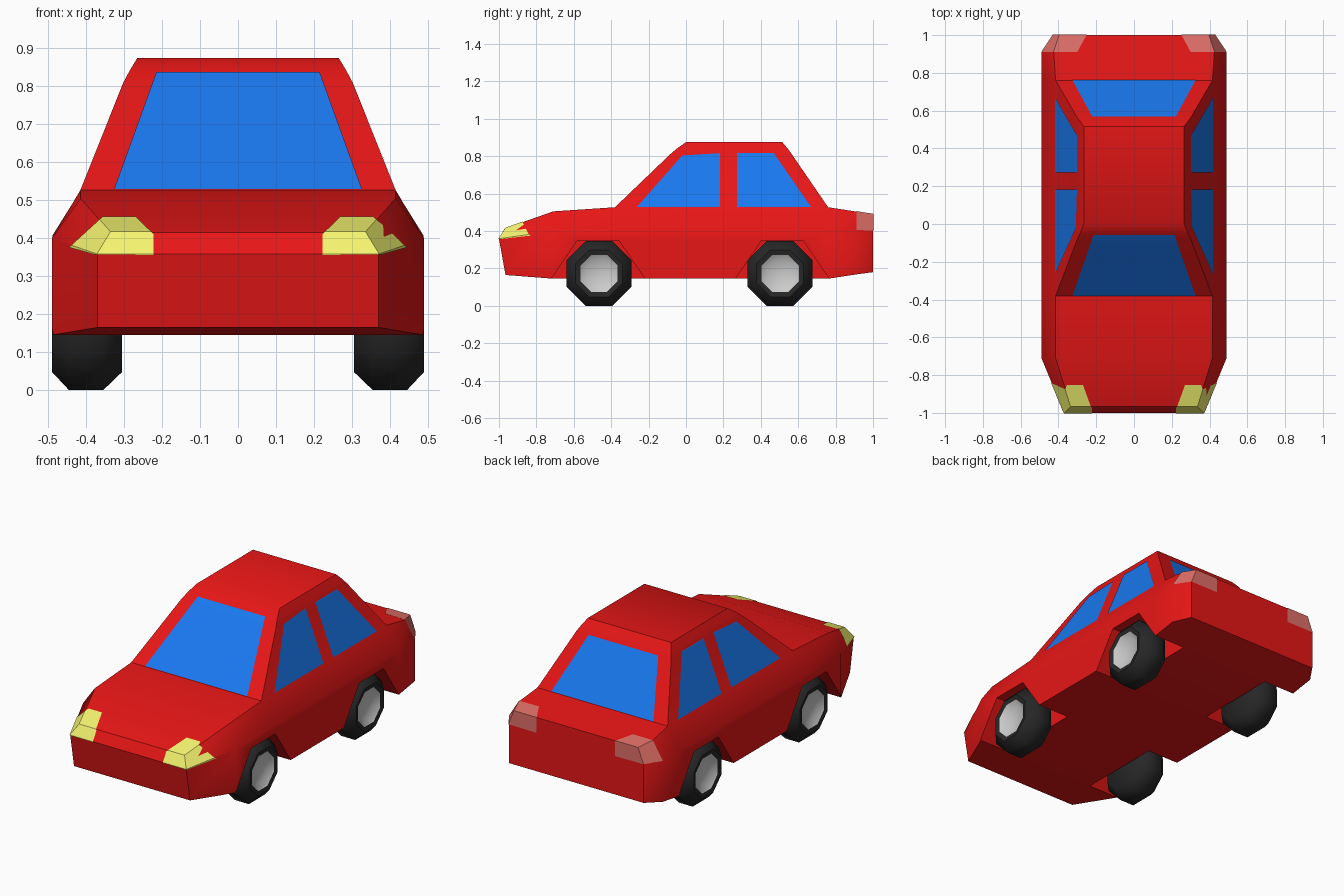
import bpy, bmesh, math
from mathutils import Vector

if "Cube" in bpy.data.objects:
    bpy.data.objects.remove(bpy.data.objects["Cube"])


def material(name, rgb):
    m = bpy.data.materials.new(name)
    m.diffuse_color = (*rgb, 1)
    m.use_nodes = True
    m.node_tree.nodes["Principled BSDF"].inputs["Base Color"].default_value = m.diffuse_color
    return m


RED = material("red_paint", (0.8, 0.008, 0.008))
BLUE = material("blue_glass", (0.01, 0.19, 0.87))
YELLOW = material("yellow_lamp", (0.9, 0.9, 0.16))
PINK = material("pink_lamp", (0.75, 0.16, 0.14))
BLACK = material("black_rubber", (0.02, 0.02, 0.02))


def finish(bm, name, mat=None):
    mesh = bpy.data.meshes.new(name)
    bm.to_mesh(mesh)
    bm.free()
    ob = bpy.data.objects.new(name, mesh)
    bpy.context.collection.objects.link(ob)
    if mat:
        mesh.materials.append(mat)
    return ob


def smooth(ob, degrees):
    bpy.ops.object.select_all(action='DESELECT')
    ob.select_set(True)
    bpy.context.view_layer.objects.active = ob
    bpy.ops.object.shade_smooth_by_angle(angle=math.radians(degrees))


def loft(bm, rings, skip=()):
    """Bridge closed rings of points; skip holds (segment, edge) left open."""
    rows = [[bm.verts.new(p) for p in r] for r in rings]
    n = len(rows[0])
    for s, (a, b) in enumerate(zip(rows, rows[1:])):
        for i in range(n):
            if (s, i) not in skip:
                j = (i + 1) % n
                bm.faces.new((a[i], a[j], b[j], b[i]))
    return rows


def section(*half):
    return [Vector(p) for p in half] + [Vector((-x, y, z)) for x, y, z in reversed(half)]


# Body shell: lower hull lofted front to back, cabin lofted upward
bm = bmesh.new()
hull = [
    section((.37, -.965, .165), (.37, -1, .358), (.335, -.965, .415)),
    section((.49, -.71, .145), (.49, -.71, .40), (.415, -.71, .505)),
    section((.49, -.38, .145), (.49, -.38, .40), (.415, -.38, .527)),
    section((.49, .76, .145), (.49, .76, .40), (.415, .76, .527)),
    section((.49, .91, .168), (.49, .91, .40), (.425, .91, .504)),
    section((.43, 1, .18), (.43, 1, .40), (.395, 1, .49)),
]
rows = loft(bm, hull, skip={(2, 2)})
for r in (rows[0], rows[-1]):
    bm.faces.new((r[0], r[1], r[4], r[5]))
    bm.faces.new((r[1], r[2], r[3], r[4]))
cabin = [(.415, -.38, .76, .527), (.302, -.085, .566, .81),
         (.286, -.05, .545, .84), (.265, 0, .515, .875)]
rows = loft(bm, [[(x, f, z), (x, b, z), (-x, b, z), (-x, f, z)] for x, f, b, z in cabin])
bm.faces.new(rows[-1])
bmesh.ops.remove_doubles(bm, verts=bm.verts, dist=.0005)
bmesh.ops.recalc_face_normals(bm, faces=bm.faces)
shell = bm.copy()
body = finish(bm, "car_body", RED)

# Wheel arch recesses
bm = bmesh.new()
for cy in (-.47, .515):
    for s in (1, -1):
        arch = [(-.295, .08), (-.11, .35), (.11, .35), (.295, .08)]
        ends = loft(bm, [[(s * x, cy + y, z) for y, z in arch] for x in (.29, .6)])
        bm.faces.new(ends[0])
        bm.faces.new(ends[1])
bmesh.ops.recalc_face_normals(bm, faces=bm.faces)
cutter = finish(bm, "arch_cutter")
cutter.hide_render = True
mod = body.modifiers.new("arches", 'BOOLEAN')
mod.object, mod.operation, mod.solver = cutter, 'DIFFERENCE', 'EXACT'
bpy.context.view_layer.objects.active = body
bpy.ops.object.modifier_apply(modifier=mod.name)
bpy.data.objects.remove(cutter)
smooth(body, 36)


def patch(name, mat, axes, outline, keep, mirror=False):
    """Trim the shell surface to a convex outline seen along one axis."""
    p = shell.copy()
    pts = [Vector(q) for q in outline]
    mid = sum(pts, Vector((0, 0))) / len(pts)
    planes = list(keep)
    for a, b in zip(pts, pts[1:] + pts[:1]):
        n = Vector((b.y - a.y, a.x - b.x))
        if n.dot(a - mid) < 0:
            n = -n
        co, no = Vector((0, 0, 0)), Vector((0, 0, 0))
        for k, ax in enumerate(axes):
            co[ax], no[ax] = a[k], n[k]
        planes.append((co, no.normalized()))
    for co, no in planes:
        bmesh.ops.bisect_plane(p, geom=p.verts[:] + p.edges[:] + p.faces[:],
                               plane_co=co, plane_no=no, clear_outer=True)
    p.normal_update()
    for v, n in [(v, v.normal.copy()) for v in p.verts]:
        v.co += n * .003
    for s in ((1, -1) if mirror else (1,)):
        q = p.copy()
        if s < 0:
            for v in q.verts:
                v.co.x *= -1
            bmesh.ops.reverse_faces(q, faces=q.faces)
        finish(q, name + ("" if not mirror else "_right" if s > 0 else "_left"), mat)
    p.free()


# Windows
glass = ((0, 0, .528), (0, 0, -1))
right = ((.1, 0, 0), (-1, 0, 0))
patch("windscreen", BLUE, (0, 2), [(-.327, .525), (.327, .525), (.215, .835), (-.215, .835)],
      [glass, ((0, .2, 0), (0, 1, 0))])
patch("rear_window", BLUE, (0, 2), [(-.327, .525), (.327, .525), (.222, .808), (-.222, .808)],
      [glass, ((0, .3, 0), (0, -1, 0))])
patch("front_side_window", BLUE, (1, 2),
      [(-.265, .525), (.183, .525), (.183, .815), (-.02, .803)], [glass, right], True)
patch("rear_side_window", BLUE, (1, 2),
      [(.272, .525), (.67, .525), (.47, .815), (.272, .815)], [glass, right], True)

# Lamps wrapping the corners
patch("headlight", YELLOW, (0, 2),
      [(.223, .357), (.375, .357), (.442, .376), (.355, .455), (.27, .455), (.223, .41)],
      [((0, -.7, 0), (0, 1, 0))], True)
patch("tail_light", PINK, (0, 1), [(.245, 1.01), (.6, 1.01), (.6, .91), (.30, .91)],
      [((0, 0, .403), (0, 0, -1))], True)
shell.free()


# Wheels: eight-sided tyres with dished hubs
def lathe(name, profile, side, cy, mat, caps):
    bm = bmesh.new()
    rings = []
    for x, apothem in profile:
        r = apothem / math.cos(math.pi / 8)
        rings.append([(side * x, cy + r * math.cos(a), .173 + r * math.sin(a))
                      for a in (math.pi / 8 + k * math.pi / 4 for k in range(8))])
    rows = loft(bm, rings)
    for c in caps:
        bm.faces.new(rows[c])
    bmesh.ops.recalc_face_normals(bm, faces=bm.faces)
    # open hub dish must face outward
    if name.startswith("hub") and sum(f.normal.x for f in bm.faces) * side < 0:
        bmesh.ops.reverse_faces(bm, faces=bm.faces)
    smooth(finish(bm, name, mat), 50)


for end, cy in (("front", -.465), ("rear", .503)):
    for tag, side in (("right", 1), ("left", -1)):
        lathe(f"tyre_{end}_{tag}", [(.305, .125), (.355, .173), (.445, .173), (.49, .125), (.484, .1)],
              side, cy, BLACK, [0])
        lathe(f"hub_{end}_{tag}", [(.484, .1), (.462, .07)], side, cy, None, [-1])
